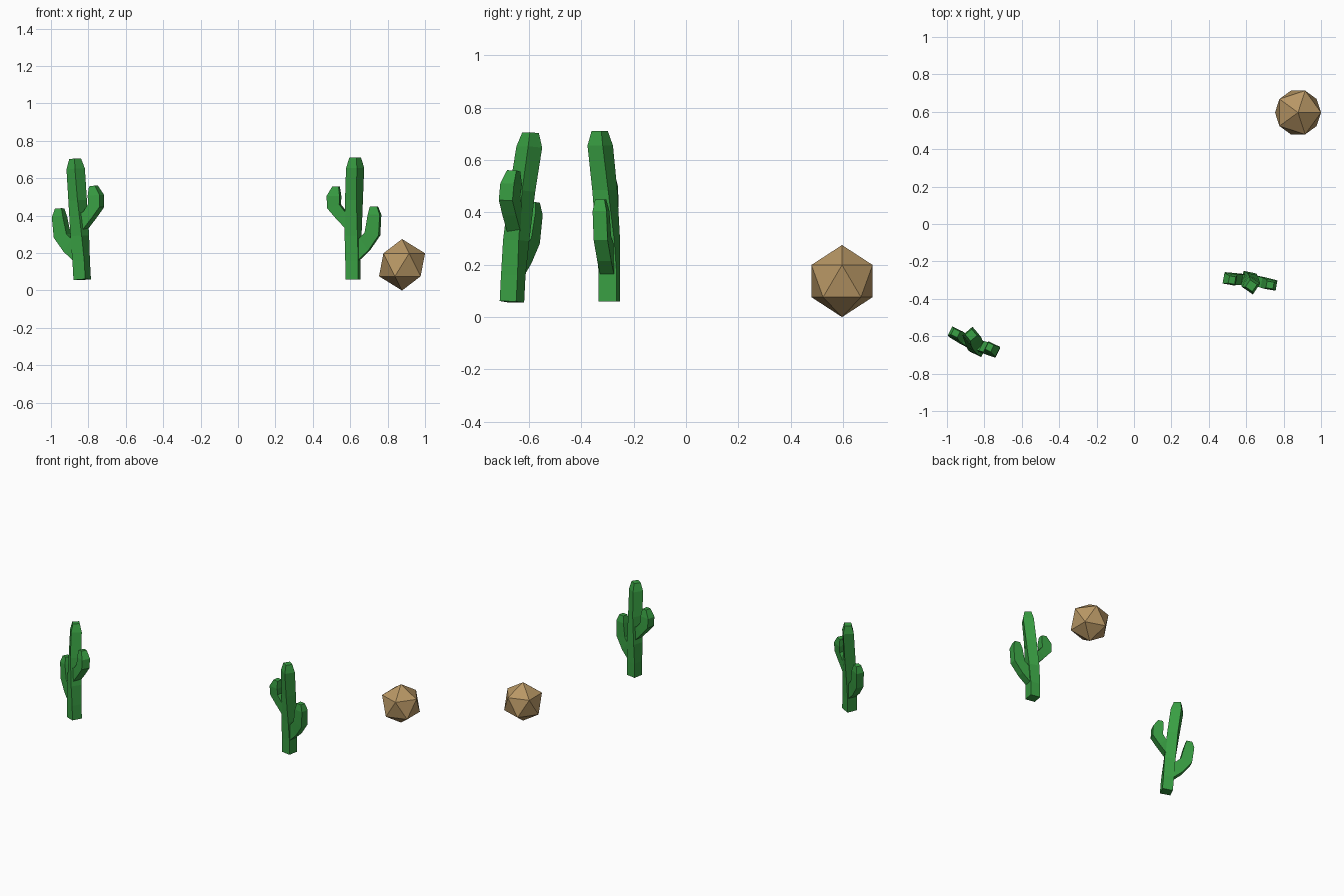
import bpy, bmesh
from math import radians, cos, sin, pi
from mathutils import Matrix

if "Cube" in bpy.data.objects:
    bpy.data.objects.remove(bpy.data.objects["Cube"])


def material(name, rgb):
    m = bpy.data.materials.new(name)
    m.diffuse_color = (*rgb, 1)
    m.use_nodes = True
    m.node_tree.nodes["Principled BSDF"].inputs["Base Color"].default_value = m.diffuse_color
    return m


green = material("cactus_green", (0.04, 0.34, 0.055))
brown = material("rock_brown", (0.48, 0.31, 0.13))


def skin(bm, rings):
    """Closed tube through a list of four-point rings."""
    loops = [[bm.verts.new(p) for p in r] for r in rings]
    for a, b in zip(loops, loops[1:]):
        for i in range(4):
            j = (i + 1) % 4
            bm.faces.new((a[i], a[j], b[j], b[i]))
    bm.faces.new(loops[0])
    bm.faces.new(loops[-1])


def square(x, y, z, side, degrees):
    r = side / 2 ** 0.5
    angles = [radians(degrees) + pi / 4 + i * pi / 2 for i in range(4)]
    return [(x + r * cos(a), y + r * sin(a), z) for a in angles]


def arm(outer, inner, widths, shifts):
    """Rings across a flat arm drawn by its outer and inner outlines."""
    return [[(xo, s - w / 2, zo), (xo, s + w / 2, zo), (xi, s + w / 2, zi), (xi, s - w / 2, zi)]
            for (xo, zo), (xi, zi), w, s in zip(outer, inner, widths, shifts)]


# cactus: slightly twisted square trunk with a low and a high arm
bm = bmesh.new()
skin(bm, [square(*r) for r in (
    (0, 0, 0, .070, 0),
    (0, 0, .10, .070, 0),
    (.002, -.004, .235, .072, -8),
    (.009, -.016, .425, .070, -20),
    (.018, -.032, .595, .070, -24),
    (.019, -.034, .65, .045, -24))])
skin(bm, arm(
    [(.015, .085), (.09, .155), (.146, .235), (.152, .345), (.136, .39)],
    [(.015, .20), (.04, .22), (.07, .25), (.087, .345), (.098, .39)],
    (.054, .054, .054, .054, .036), (-.002, -.004, -.008, -.011, -.013)))
skin(bm, arm(
    [(-.005, .24), (-.085, .325), (-.132, .38), (-.134, .445), (-.104, .497)],
    [(-.005, .355), (-.035, .36), (-.066, .40), (-.064, .445), (-.070, .495)],
    (.058, .058, .058, .058, .040), (-.006, -.012, -.016, -.020, -.022)))
bmesh.ops.recalc_face_normals(bm, faces=bm.faces[:])
cactus = bpy.data.meshes.new("cactus")
bm.to_mesh(cactus)
bm.free()
cactus.materials.append(green)


def place(name, location, yaw, tilt_x=0, tilt_y=0):
    o = bpy.data.objects.new(name, cactus)
    bpy.context.collection.objects.link(o)
    o.matrix_world = (Matrix.Translation(location) @ Matrix.Rotation(tilt_x, 4, 'X')
                      @ Matrix.Rotation(tilt_y, 4, 'Y') @ Matrix.Rotation(radians(yaw), 4, 'Z'))


place("right_cactus", (.614, -.293, .06), -10)
place("left_cactus", (-.833, -.665, .058), 154, -.05, -.055)

# boulder: plain icosahedron
bpy.ops.mesh.primitive_ico_sphere_add(subdivisions=1, radius=.1375, location=(.877, .596, .1375))
rock = bpy.context.object
rock.name = "boulder"
rock.data.materials.append(brown)
